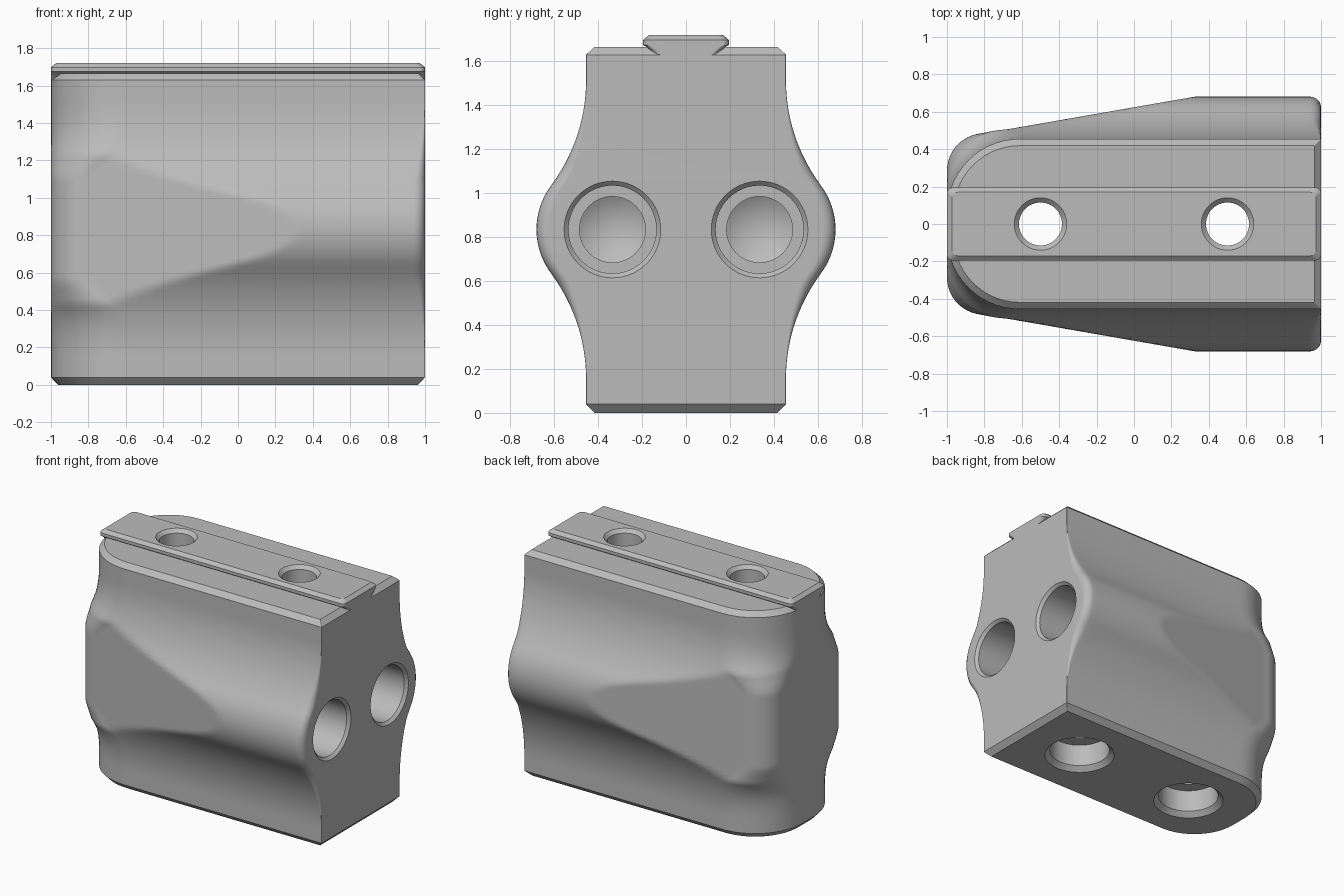
import bpy, bmesh
from math import sin, cos, pi, sqrt
from mathutils import Matrix, Vector

cube = bpy.data.objects.get("Cube")
if cube:
    bpy.data.objects.remove(cube, do_unlink=True)

grey = bpy.data.materials.new("light grey")
grey.use_nodes = True
colour = (0.5, 0.5, 0.5, 1)
grey.diffuse_color = colour
grey.node_tree.nodes["Principled BSDF"].inputs["Base Color"].default_value = colour

MID = 0.835      # height of the widest line
EDGE = 0.455     # half width at top and bottom


def new_object(name, bm):
    bmesh.ops.recalc_face_normals(bm, faces=bm.faces)
    mesh = bpy.data.meshes.new(name)
    bm.to_mesh(mesh)
    bm.free()
    mesh.materials.append(grey)
    obj = bpy.data.objects.new(name, mesh)
    bpy.context.collection.objects.link(obj)
    return obj


def loft(name, rings):
    """Skin a stack of closed rings and cap both ends."""
    bm = bmesh.new()
    loops = [[bm.verts.new(p) for p in ring] for ring in rings]
    n = len(loops[0])
    for a, b in zip(loops, loops[1:]):
        for i in range(n):
            j = (i + 1) % n
            bm.faces.new((a[i], a[j], b[j], b[i]))
    bm.faces.new(loops[0][::-1])
    bm.faces.new(loops[-1])
    return new_object(name, bm)


def arc(cx, cy, r, start, end, steps):
    angles = [start + (end - start) * i / steps for i in range(steps + 1)]
    return [(cx + r * cos(a), cy + r * sin(a)) for a in angles]


def bulge(z):
    """Half width of the end profile: a round crest blending into hollow flanks."""
    d = abs(z - MID)
    if d < 0.2:
        return 0.348 + sqrt(0.333 ** 2 - d * d)
    s = max(0, 0.68 - d)
    return EDGE + 0.8 - sqrt(0.64 - s * s)


def taper(x):
    """Half width allowed by the slanted flat on each side."""
    return 0.685 - 0.174 * max(0, 0.35 - x)


def body_ring(z, inset=0):
    w = bulge(z)
    t = min(1, (w - EDGE) / 0.12)
    near = 0.003 + 0.055 * t
    far = 0.39 - 0.19 * t * t * (3 - 2 * t) - inset
    x0, x1 = 1 - inset - near, -1 + inset + far
    half = arc(x0, min(w, taper(x0)) - inset - near, near, 0, pi / 2, 5)
    for i in range(1, 48):
        x = x0 + (x1 - x0) * i / 48
        half.append((x, min(w, taper(x)) - inset))
    half += arc(x1, min(w, taper(x1)) - inset - far, far, pi / 2, pi, 14)
    return [(x, y, z) for x, y in half] + [(x, -y, z) for x, y in reversed(half)]


def rail_ring(z, hx, hy, r=0.03):
    corner = arc(hx - r, hy - r, r, 0, pi / 2, 4)
    half = corner + [(-x, y) for x, y in reversed(corner)]
    return [(x, y, z) for x, y in half] + [(x, -y, z) for x, y in reversed(half)]


def lathe(name, profile, location, axis):
    """Turned cutter: (radius, depth) pairs going inwards along an axis."""
    bm = bmesh.new()
    verts = [bm.verts.new((r, 0, d)) for r, d in profile]
    edges = [bm.edges.new(p) for p in zip(verts, verts[1:])]
    bmesh.ops.spin(bm, geom=verts + edges, cent=(0, 0, 0), axis=(0, 0, 1),
                   angle=2 * pi, steps=64)
    bmesh.ops.remove_doubles(bm, verts=bm.verts, dist=0.0001)
    turn = Vector((0, 0, 1)).rotation_difference(Vector(axis)).to_matrix().to_4x4()
    bm.transform(Matrix.Translation(location) @ turn)
    obj = new_object(name, bm)
    obj.hide_render = True
    return obj


# Main block with chamfered top and bottom rims
levels = [0.04 + 1.59 * i / 72 for i in range(73)]
body = loft("clamp_body", [body_ring(0, 0.038)] + [body_ring(z) for z in levels]
            + [body_ring(1.665, 0.036)])

# Raised rail along the top
rail = loft("top_rail", [rail_ring(*s) for s in (
    (1.63, 1, 0.145), (1.645, 1, 0.155), (1.67, 1, 0.185),
    (1.675, 1, 0.195), (1.698, 1, 0.195), (1.72, 0.973, 0.17))])

# Bolt holes: through holes with a wide recess underneath
cutters = []
for x in (-0.5, 0.5):
    cutters.append(lathe("bolt_cutter", [
        (0, -0.05), (0.295, -0.05), (0.21, 0.035), (0.21, 0.2), (0.115, 0.2),
        (0.115, 1.695), (0.165, 1.745), (0, 1.745)], (x, 0, 0), (0, 0, 1)))

# Stepped blind bores with conical ends in the flat end face
for y in (-0.335, 0.335):
    cutters.append(lathe("bore_cutter", [
        (0, -0.05), (0.27, -0.05), (0.2, 0.02), (0.2, 0.6), (0.15, 0.6),
        (0.15, 1.1), (0, 1.19)], (1, y, MID), (-1, 0, 0)))


def finish(obj, tools):
    bpy.ops.object.select_all(action='DESELECT')
    bpy.context.view_layer.objects.active = obj
    obj.select_set(True)
    for tool in tools:
        mod = obj.modifiers.new("hole", 'BOOLEAN')
        mod.operation = 'DIFFERENCE'
        mod.solver = 'EXACT'
        mod.object = tool
        bpy.ops.object.modifier_apply(modifier=mod.name)
    bpy.ops.object.shade_smooth_by_angle(angle=pi / 6)
    mod = obj.modifiers.new("clean_shading", 'WEIGHTED_NORMAL')
    mod.keep_sharp = True


finish(body, cutters)
finish(rail, cutters[:2])
for cutter in cutters:
    bpy.data.objects.remove(cutter, do_unlink=True)
